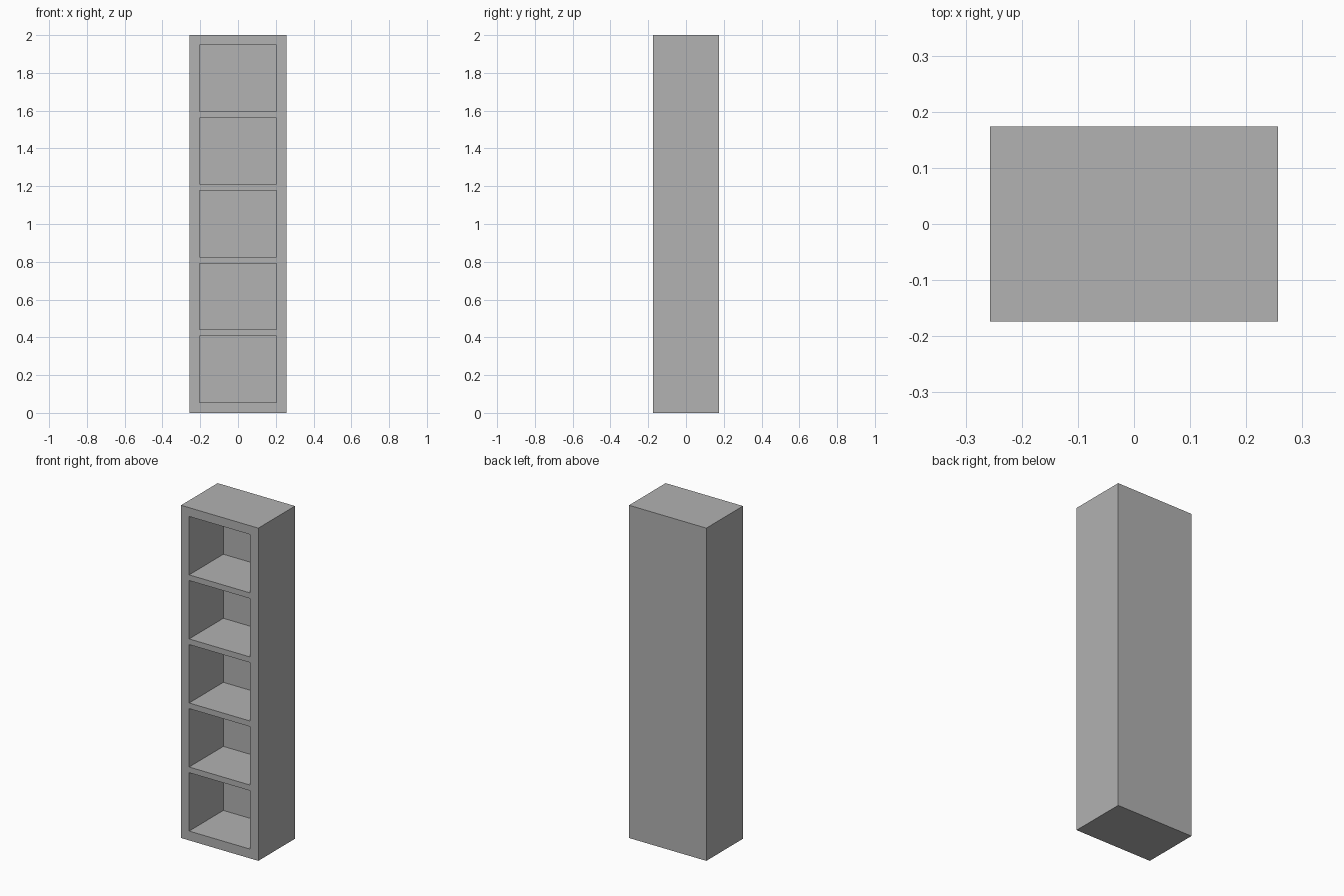
import bpy, bmesh
from mathutils import Matrix

if "Cube" in bpy.data.objects:
    bpy.data.objects.remove(bpy.data.objects["Cube"])

W, D, H = 0.514, 0.348, 2.0        # outer size
SIDE, BOTTOM, BACK = 0.054, 0.056, 0.023
OPEN_H, SHELF, COUNT = 0.351, 0.034, 5

mat = bpy.data.materials.new("grey")
mat.diffuse_color = (0.445, 0.445, 0.445, 1)
mat.use_nodes = True
mat.node_tree.nodes["Principled BSDF"].inputs["Base Color"].default_value = mat.diffuse_color

bm = bmesh.new()
bmesh.ops.create_cube(bm, size=1, matrix=Matrix.Translation((0, 0, H / 2)) @ Matrix.Diagonal((W, D, H, 1)))


def cut(point, normal):
    bmesh.ops.bisect_plane(bm, geom=bm.verts[:] + bm.edges[:] + bm.faces[:],
                           plane_co=point, plane_no=normal)


# Cut lines around the five compartments
half = W / 2 - SIDE
for x in (-half, half):
    cut((x, 0, 0), (1, 0, 0))
centres = []
for i in range(COUNT):
    z = BOTTOM + i * (OPEN_H + SHELF)
    cut((0, 0, z), (0, 0, 1))
    cut((0, 0, z + OPEN_H), (0, 0, 1))
    centres.append(z + OPEN_H / 2)

# Push each compartment face in towards the back panel
bm.normal_update()
openings = []
for f in bm.faces:
    c = f.calc_center_median()
    if f.normal.y < -0.9 and abs(c.x) < 0.01 and any(abs(c.z - z) < 0.01 for z in centres):
        openings.append(f)
for f in bmesh.ops.extrude_discrete_faces(bm, faces=openings)["faces"]:
    bmesh.ops.translate(bm, verts=f.verts[:], vec=(0, D - BACK, 0))
bmesh.ops.recalc_face_normals(bm, faces=bm.faces[:])

mesh = bpy.data.meshes.new("bookcase")
bm.to_mesh(mesh)
bm.free()
mesh.materials.append(mat)
bpy.context.collection.objects.link(bpy.data.objects.new("bookcase", mesh))
